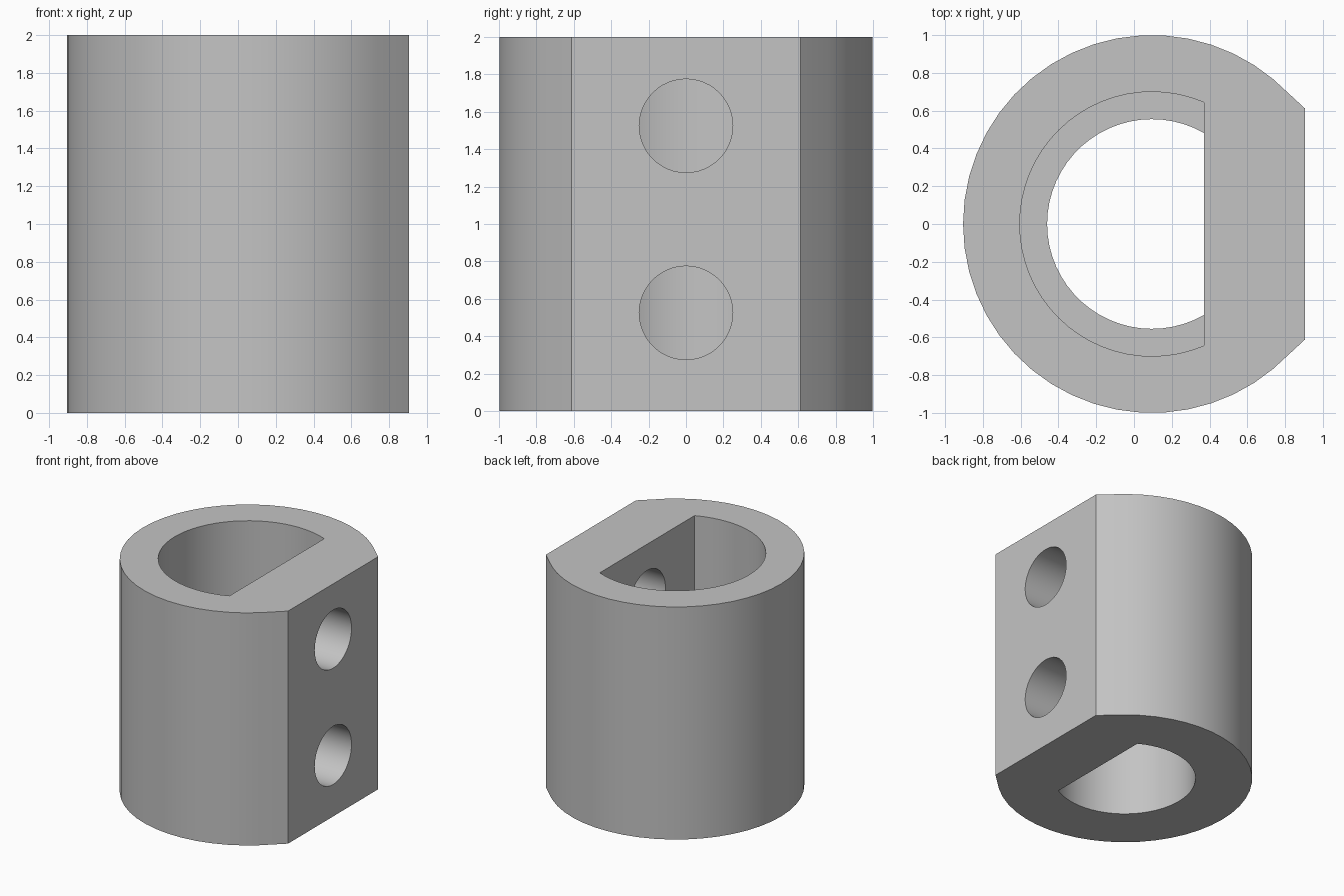
import bpy, bmesh, math

if "Cube" in bpy.data.objects:
    bpy.data.objects.remove(bpy.data.objects["Cube"], do_unlink=True)

CENTRE_X = 0.095
FLAT_X = 0.37       # inner flat wall
OUTER_FLAT = 0.905  # outer flat wall
LEDGE_Z = 1.0

grey = bpy.data.materials.new("plain grey")
grey.use_nodes = True
colour = (0.55, 0.55, 0.55, 1)
grey.diffuse_color = colour
grey.node_tree.nodes["Principled BSDF"].inputs["Base Color"].default_value = colour


def arc(radius, start, steps):
    """Points on the round side, from +start round to -start."""
    sweep = 2 * (math.pi - start)
    return [(CENTRE_X + radius * math.cos(start + sweep * i / steps),
             radius * math.sin(start + sweep * i / steps)) for i in range(steps + 1)]


def bore_arc(radius):
    return arc(radius, math.acos((FLAT_X - CENTRE_X) / radius), 40)


def stack(name, levels, flat_side=False):
    """Solid through a stack of matching outlines, given as (outline, z)."""
    bm = bmesh.new()
    rings = [[bm.verts.new((x, y, z)) for x, y in outline] for outline, z in levels]
    n = len(rings[0])
    for low, high in zip(rings, rings[1:]):
        for i in range(n - 1 if flat_side else n):
            j = (i + 1) % n
            bm.faces.new((low[i], low[j], high[j], high[i]))
    if flat_side:
        bm.faces.new([r[-1] for r in rings] + [r[0] for r in reversed(rings)])
    bm.faces.new(rings[0][::-1])
    bm.faces.new(rings[-1])
    bmesh.ops.recalc_face_normals(bm, faces=bm.faces)
    mesh = bpy.data.meshes.new(name)
    bm.to_mesh(mesh)
    bm.free()
    obj = bpy.data.objects.new(name, mesh)
    bpy.context.collection.objects.link(obj)
    return obj


def cut(target, cutter):
    cutter.hide_render = True
    mod = target.modifiers.new("cut", "BOOLEAN")
    mod.operation = "DIFFERENCE"
    mod.solver = "EXACT"
    mod.object = cutter
    bpy.ops.object.select_all(action="DESELECT")
    bpy.context.view_layer.objects.active = target
    target.select_set(True)
    bpy.ops.object.modifier_apply(modifier=mod.name)
    bpy.data.objects.remove(cutter, do_unlink=True)


# Round sleeve with one flat side
corner = 0.612
outline = [(OUTER_FLAT, corner)] + arc(1.0, math.radians(50), 36) + [(OUTER_FLAT, -corner)]
sleeve = stack("sleeve_body", [(outline, 0), (outline, 2)])
sleeve.data.materials.append(grey)

# Stepped D-shaped bore, wide above the ledge and narrow below
narrow, wide = bore_arc(0.555), bore_arc(0.70)
cut(sleeve, stack("bore_cutter", [(narrow, -0.1), (narrow, LEDGE_Z),
                                  (wide, LEDGE_Z), (wide, 2.1)], flat_side=True))

# Two screw holes through the flat wall
for z in (0.525, 1.525):
    bpy.ops.mesh.primitive_cylinder_add(vertices=48, radius=0.25, depth=0.8,
                                        location=(0.65, 0, z),
                                        rotation=(0, math.pi / 2, 0))
    cut(sleeve, bpy.context.object)

# Smooth the curved walls, keep the edges crisp
bpy.ops.object.select_all(action="DESELECT")
sleeve.select_set(True)
bpy.context.view_layer.objects.active = sleeve
bpy.ops.object.shade_smooth_by_angle(angle=math.radians(20))
